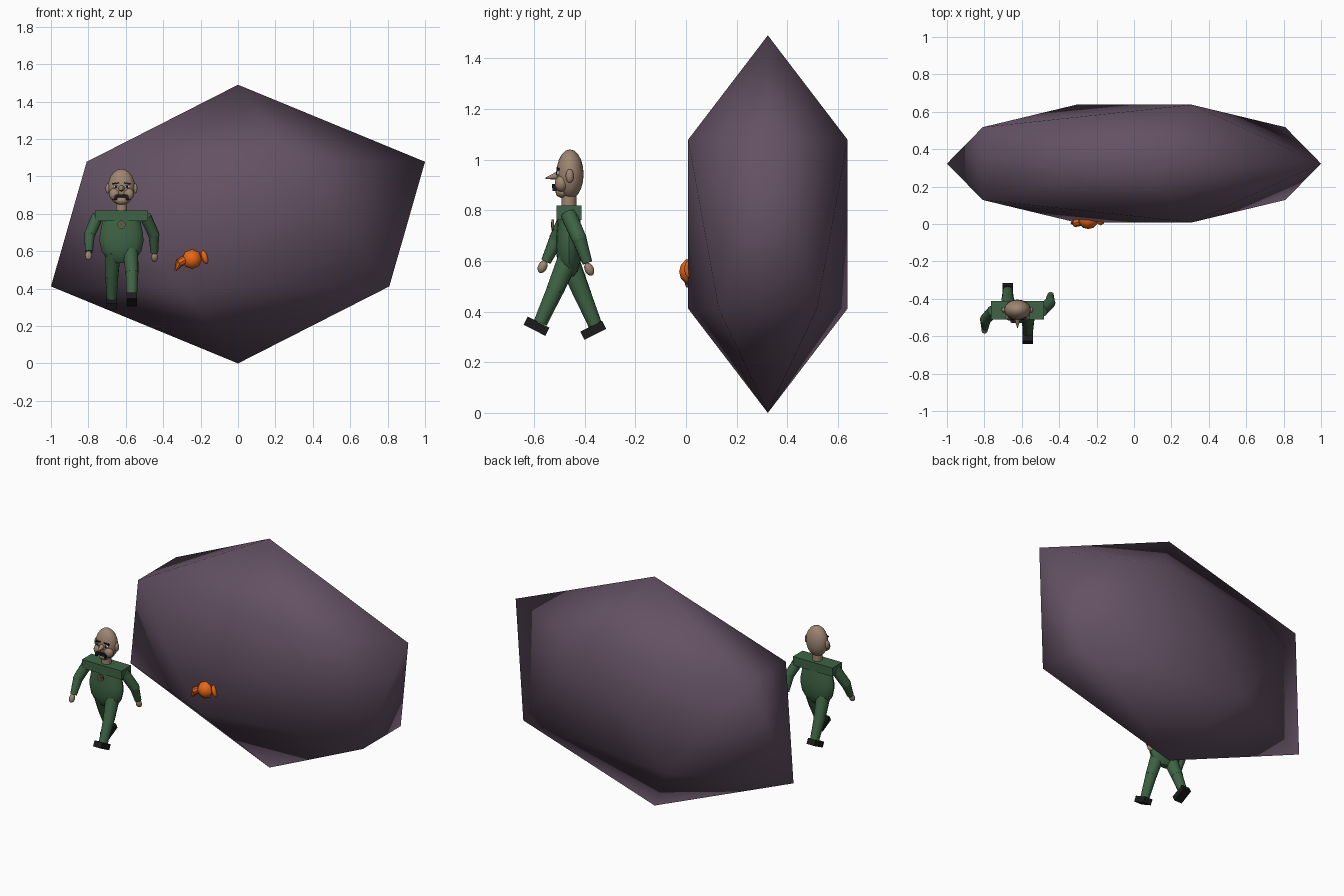
import bpy, math
from mathutils import Vector

if "Cube" in bpy.data.objects:
    bpy.data.objects.remove(bpy.data.objects["Cube"])

def mat(name, r, g, b):
    m = bpy.data.materials.new(name)
    m.diffuse_color = (r, g, b, 1)
    m.use_nodes = True
    m.node_tree.nodes["Principled BSDF"].inputs["Base Color"].default_value = m.diffuse_color
    return m

PURPLE = mat("dusky purple", 0.125, 0.082, 0.125)
GREEN = mat("uniform green", 0.048, 0.125, 0.058)
SKIN = mat("skin", 0.34, 0.235, 0.165)
BLACK = mat("black", 0.012, 0.011, 0.012)
ORANGE = mat("orange", 0.80, 0.13, 0.008)
WHITE = mat("eye white", 0.7, 0.68, 0.65)
BRASS = mat("dull brass", 0.17, 0.11, 0.06)
CX, CY = -0.623, -0.462          # centre line of the figure

def finish(name, m, smooth=40):
    o = bpy.context.object
    o.name = name
    o.data.materials.append(m)
    if smooth:
        bpy.ops.object.transform_apply(location=False, rotation=False, scale=True)
        bpy.ops.object.shade_smooth_by_angle(angle=math.radians(smooth))
    return o

def ball(name, loc, size, m, seg=16, rings=10, rot=(0, 0, 0), smooth=60):
    bpy.ops.mesh.primitive_uv_sphere_add(segments=seg, ring_count=rings, radius=1, location=loc, rotation=rot)
    bpy.context.object.scale = size
    return finish(name, m, smooth)

def box(name, loc, size, m, rot=(0, 0, 0)):
    bpy.ops.mesh.primitive_cube_add(size=1, location=loc, rotation=rot)
    bpy.context.object.scale = size
    return finish(name, m, 0)

def limb(name, a, b, r1, r2, m, seg=12):
    a, b = Vector(a), Vector(b)
    d = b - a
    bpy.ops.mesh.primitive_cone_add(vertices=seg, radius1=r1, radius2=r2, depth=d.length, location=(a + b) / 2,
                                    rotation=d.to_track_quat('Z', 'Y').to_euler())
    return finish(name, m)

def lathe(name, profile, m, loc, ysq, seg=16):
    verts, faces = [], []
    for r, z in profile:
        for i in range(seg):
            t = 2 * math.pi * i / seg
            verts.append((r * math.cos(t), r * ysq * math.sin(t), z))
    for k in range(len(profile) - 1):
        for i in range(seg):
            j = (i + 1) % seg
            faces.append((k * seg + i, k * seg + j, (k + 1) * seg + j, (k + 1) * seg + i))
    n = len(verts)
    faces += [tuple(range(seg))[::-1], tuple(range(n - seg, n))]
    me = bpy.data.meshes.new(name)
    me.from_pydata(verts, [], faces)
    o = bpy.data.objects.new(name, me)
    o.location = loc
    bpy.context.collection.objects.link(o)
    bpy.ops.object.select_all(action='DESELECT')
    o.select_set(True)
    bpy.context.view_layer.objects.active = o
    return finish(name, m)

# Large boulder: squashed twenty-sided solid with fully smooth shading
bpy.ops.mesh.primitive_ico_sphere_add(subdivisions=1, radius=1, location=(0, 0.323, 0.745))
bpy.context.object.scale = (1.118, 0.37, 0.745)
finish("boulder", PURPLE, 180)

# Orange creature on the boulder
ball("creature_body", (-0.245, 0.025, 0.557), (0.055, 0.055, 0.052), ORANGE, 8, 6, (math.pi / 2, 0, 0))
ball("creature_tail", (-0.178, 0.015, 0.568), (0.018, 0.022, 0.038), ORANGE, 8, 6, (0, -0.3, 0))
limb("creature_arm", (-0.285, 0.012, 0.555), (-0.318, 0.005, 0.535), 0.022, 0.022, ORANGE, 8)
limb("creature_claw", (-0.308, 0.01, 0.545), (-0.334, 0.005, 0.498), 0.024, 0.006, ORANGE, 8)

# Torso, shoulders, neck
lathe("torso", [(0.04, 0.538), (0.078, 0.56), (0.106, 0.60), (0.117, 0.65),
                (0.116, 0.69), (0.108, 0.73), (0.100, 0.77)], GREEN, (CX, CY, 0), 0.44)
box("shoulder_yoke", (CX, CY, 0.79), (0.284, 0.099, 0.056), GREEN)
limb("neck", (CX, CY, 0.81), (CX, CY, 0.87), 0.03, 0.03, SKIN)
limb("medal", (CX, -0.530, 0.742), (CX, -0.521, 0.742), 0.022, 0.022, BRASS)
limb("medal_centre", (CX, -0.533, 0.742), (CX, -0.529, 0.742), 0.011, 0.011, GREEN)

# Head and face
ball("head", (CX, -0.458, 0.942), (0.072, 0.054, 0.098), SKIN)
ball("chin", (CX, -0.487, 0.872), (0.036, 0.028, 0.024), SKIN)
limb("nose", (CX, -0.500, 0.937), (CX, -0.555, 0.926), 0.019, 0.002, SKIN)
box("moustache", (CX, -0.521, 0.895), (0.062, 0.016, 0.016), BLACK)
for s, side in ((-1, "left"), (1, "right")):
    ball(side + "_cheek", (CX + s * 0.037, -0.492, 0.905), (0.030, 0.026, 0.032), SKIN)
    ball(side + "_ear", (CX + s * 0.073, -0.459, 0.935), (0.012, 0.016, 0.027), SKIN)
    ball(side + "_eye", (CX + s * 0.029, -0.503, 0.946), (0.014, 0.008, 0.009), WHITE)
    ball(side + "_pupil", (CX + s * 0.029, -0.510, 0.946), (0.006, 0.004, 0.007), BLACK, 8, 6)
    box(side + "_eyebrow", (CX + s * 0.030, -0.505, 0.963), (0.036, 0.012, 0.008), BLACK, (0, s * 0.15, 0))
    box(side + "_moustache_tip", (CX + s * 0.031, -0.519, 0.886), (0.012, 0.014, 0.022), BLACK)

# Arms: shoulder, elbow, wrist and hand points
arms = {"left": ((-0.752, -0.465, 0.785), (-0.794, -0.510, 0.688), (-0.797, -0.553, 0.597), (-0.799, -0.566, 0.577)),
        "right": ((-0.494, -0.465, 0.785), (-0.450, -0.422, 0.688), (-0.447, -0.389, 0.592), (-0.446, -0.382, 0.567))}
for side, (a, b, c, d) in arms.items():
    limb(side + "_upper_arm", a, b, 0.032, 0.030, GREEN)
    ball(side + "_elbow", b, (0.030,) * 3, GREEN, 12, 8)
    limb(side + "_forearm", b, c, 0.029, 0.020, GREEN)
    ball(side + "_hand", d, (0.018, 0.018, 0.027), SKIN, 12, 8, (0.45 if side == "right" else -0.45, 0, 0))

# Legs in mid stride: hip, knee, ankle, shoe centre and shoe tilt
legs = {"left": (-0.675, (-0.462, 0.60), (-0.407, 0.464), (-0.356, 0.342), (-0.366, 0.326), 0.46),
        "right": (-0.567, (-0.468, 0.60), (-0.517, 0.484), (-0.575, 0.355), (-0.590, 0.342), -0.47)}
for side, (x, a, b, c, d, tilt) in legs.items():
    limb(side + "_thigh", (x + (CX - x) * 0.15, *a), (x, *b), 0.042, 0.035, GREEN)
    ball(side + "_knee", (x, *b), (0.034,) * 3, GREEN, 12, 8)
    limb(side + "_shin", (x, *b), (x, *c), 0.034, 0.027, GREEN)
    box(side + "_shoe", (x, *d), (0.056, 0.096, 0.036), BLACK, (tilt, 0, 0))
